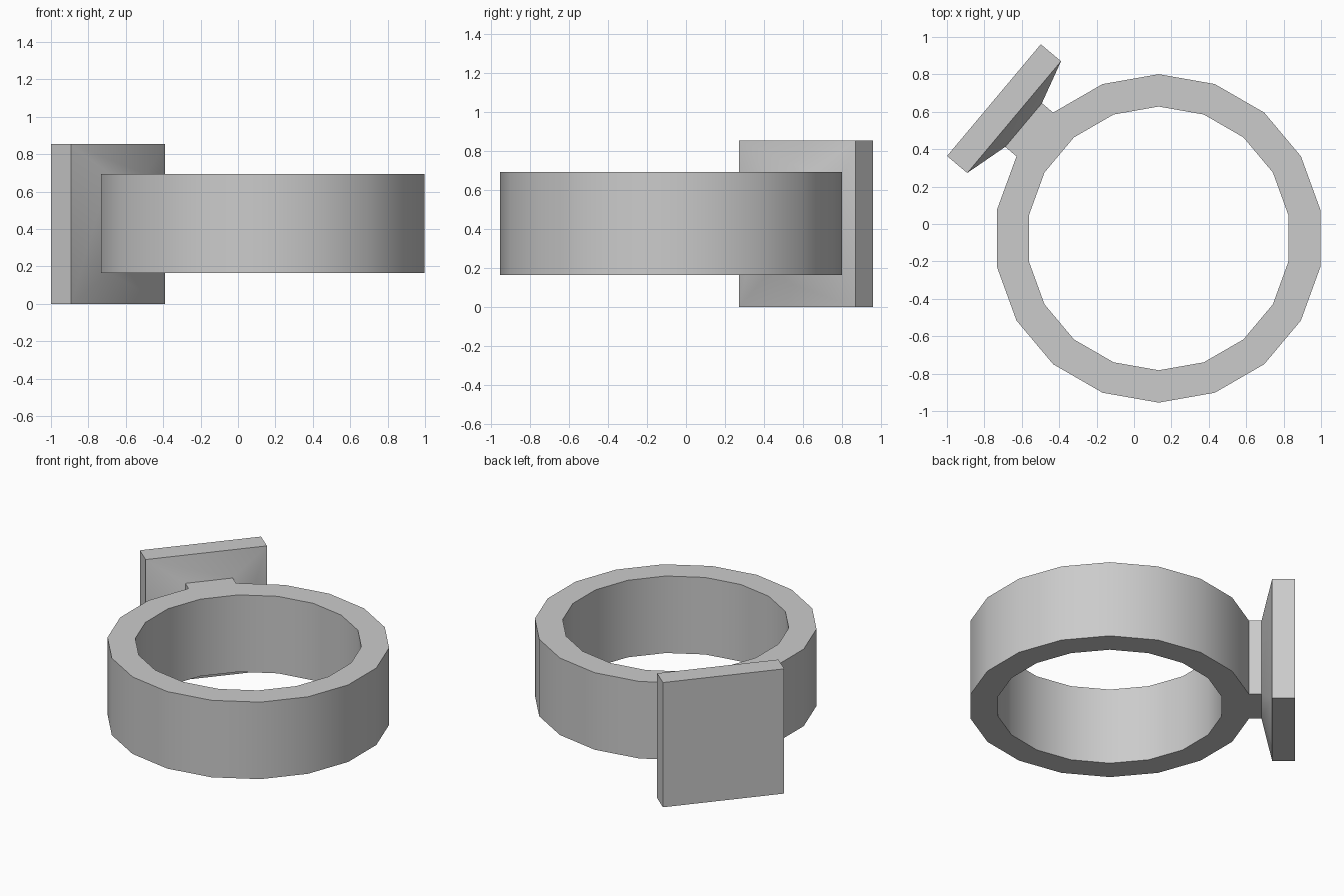
import bpy, bmesh, math
from mathutils import Vector

if "Cube" in bpy.data.objects:
    bpy.data.objects.remove(bpy.data.objects["Cube"])

SIDES, R_OUT, R_IN = 18, 0.878, 0.705
Z0, Z1, TOP = 0.165, 0.693, 0.855
CENTER = Vector((0.132, -0.077, 0))
ANGLE = math.radians(140)
OUT = Vector((math.cos(ANGLE), math.sin(ANGLE), 0))
SIDE = Vector((math.sin(ANGLE), -math.cos(ANGLE), 0))

bm = bmesh.new()

# Band: four circles joined into a closed tube
def circle(r, z):
    verts = []
    for i in range(SIDES):
        a = math.radians(90) + math.tau * i / SIDES
        verts.append(bm.verts.new(CENTER + Vector((r * math.cos(a), r * math.sin(a), z))))
    return verts

rings = [circle(R_OUT, Z0), circle(R_OUT, Z1), circle(R_IN, Z1), circle(R_IN, Z0)]
for k in range(4):
    a, b = rings[k], rings[(k + 1) % 4]
    for i in range(SIDES):
        j = (i + 1) % SIDES
        bm.faces.new((a[i], a[j], b[j], b[i]))
bm.normal_update()

# Bezel: extrude one outer facet into neck, flare and square plate
mid = CENTER + OUT * R_OUT * math.cos(math.pi / SIDES) + Vector((0, 0, (Z0 + Z1) / 2))
face = min(bm.faces, key=lambda f: (f.calc_center_median() - mid).length)
neck_half = R_OUT * math.sin(math.pi / SIDES)
for dist, half, low, high in ((0.943, neck_half, Z0, Z1),
                              (1.009, 0.39, 0, TOP),
                              (1.15, 0.39, 0, TOP)):
    new = bmesh.ops.extrude_discrete_faces(bm, faces=[face])["faces"][0]
    for v in new.verts:
        s = 1 if (v.co - CENTER).dot(SIDE) > 0 else -1
        z = high if v.co.z > mid.z else low
        v.co = CENTER + OUT * dist + SIDE * s * half + Vector((0, 0, z))
    face = new

bmesh.ops.recalc_face_normals(bm, faces=bm.faces)
mesh = bpy.data.meshes.new("signet_ring")
bm.to_mesh(mesh)
bm.free()
ring = bpy.data.objects.new("signet_ring", mesh)
bpy.context.collection.objects.link(ring)
bpy.context.view_layer.objects.active = ring
ring.select_set(True)
bpy.ops.object.shade_smooth_by_angle(angle=math.radians(30))
